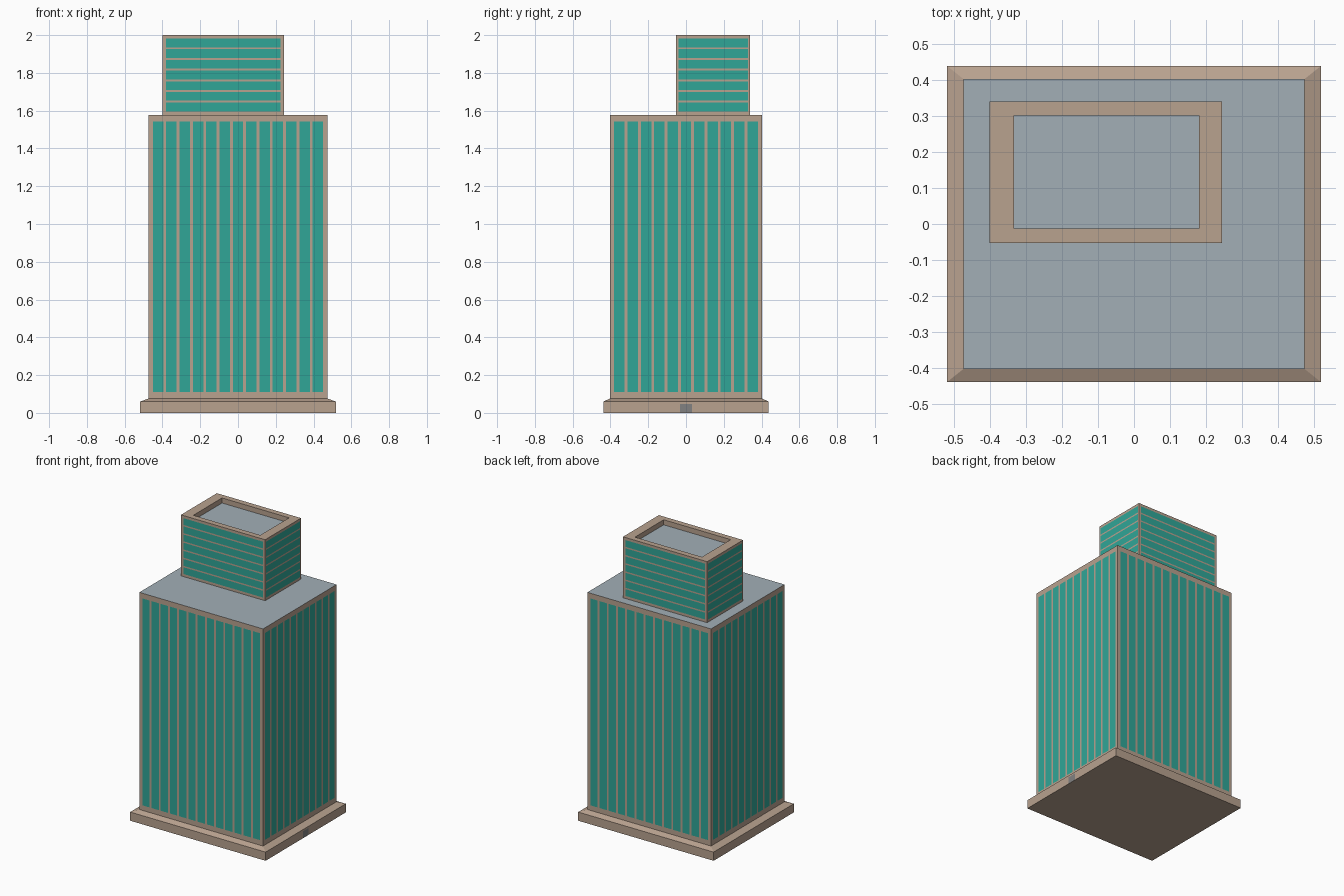
import bpy, bmesh

if "Cube" in bpy.data.objects:
    bpy.data.objects.remove(bpy.data.objects["Cube"])


def material(name, rgb):
    m = bpy.data.materials.new(name)
    m.diffuse_color = (*rgb, 1)
    m.use_nodes = True
    m.node_tree.nodes["Principled BSDF"].inputs["Base Color"].default_value = m.diffuse_color
    return m


STONE = material("stone", (0.48, 0.36, 0.275))
GLASS = material("teal_glass", (0.03, 0.38, 0.31))
ROOF = material("roof_grey", (0.36, 0.43, 0.47))
DOOR = material("door_grey", (0.22, 0.22, 0.22))


def finish(name, bm, mats):
    bmesh.ops.remove_doubles(bm, verts=bm.verts, dist=1e-5)
    me = bpy.data.meshes.new(name)
    bm.to_mesh(me)
    bm.free()
    for m in mats:
        me.materials.append(m)
    ob = bpy.data.objects.new(name, me)
    bpy.context.collection.objects.link(ob)
    return ob


def quad(bm, pts, mat=0):
    bm.faces.new([bm.verts.new(p) for p in pts]).material_index = mat


def rect(x0, x1, y0, y1, z):
    return [(x0, y0, z), (x1, y0, z), (x1, y1, z), (x0, y1, z)]


def band(bm, lower, upper):
    """Four quads joining two rectangles, facing outward when lower is below."""
    for i in range(4):
        j = (i + 1) % 4
        quad(bm, [lower[i], lower[j], upper[j], upper[i]])


def strips(a, b, margin, n, gap):
    """Cut positions for n panels between a and b; odd cells are panels."""
    w = (b - a - 2 * margin - (n - 1) * gap) / n
    cuts = [a]
    for i in range(n):
        s = a + margin + i * (w + gap)
        cuts += [s, s + w]
    return cuts + [b]


def wall(bm, p, q, us, zs):
    """Flush wall from p to q; cells odd in both directions get material 1."""
    def at(u, z):
        t = (u - us[0]) / (us[-1] - us[0])
        return (p[0] + (q[0] - p[0]) * t, p[1] + (q[1] - p[1]) * t, z)
    for i in range(len(us) - 1):
        for k in range(len(zs) - 1):
            u0, u1, z0, z1 = us[i], us[i + 1], zs[k], zs[k + 1]
            quad(bm, [at(u0, z0), at(u1, z0), at(u1, z1), at(u0, z1)],
                 1 if i % 2 and k % 2 else 0)


def walls(bm, x0, x1, y0, y1, xs, ys, zs):
    c = [(x0, y0), (x1, y0), (x1, y1), (x0, y1)]
    for i in range(4):
        wall(bm, c[i], c[(i + 1) % 4], ys if i % 2 else xs, zs)


BX, BY, TX, TY = 0.518, 0.438, 0.473, 0.402
Z1, Z2, Z3 = 0.06, 0.076, 1.578

# Plinth with sloped top edge and a door on the right side
bm = bmesh.new()
lo, hi = rect(-BX, BX, -BY, BY, 0), rect(-BX, BX, -BY, BY, Z1)
for i in (0, 2, 3):
    j = (i + 1) % 4
    quad(bm, [lo[i], lo[j], hi[j], hi[i]])
wall(bm, (BX, -BY), (BX, BY), [-BY, -0.032, 0.032, BY], [0, 0.001, 0.048, Z1])
band(bm, hi, rect(-TX, TX, -TY, TY, Z2))
quad(bm, lo[::-1])
finish("plinth", bm, [STONE, DOOR])

# Main tower with vertical window strips
bm = bmesh.new()
walls(bm, -TX, TX, -TY, TY, strips(-TX, TX, 0.022, 13, 0.015),
      strips(-TY, TY, 0.022, 11, 0.015), [Z2, 0.111, 1.542, Z3])
finish("tower_walls", bm, [STONE, GLASS])

# Flat roof of the tower
bm = bmesh.new()
quad(bm, rect(-TX, TX, -TY, TY, Z3))
finish("tower_roof", bm, [ROOF])

# Upper block with horizontal window strips and a stone rim
X0, X1, Y0, Y1 = -0.40, 0.244, -0.052, 0.34
bm = bmesh.new()
walls(bm, X0, X1, Y0, Y1, strips(X0, X1, 0.018, 1, 0),
      strips(Y0, Y1, 0.011, 1, 0), strips(Z3, 2.0, 0.018, 7, 0.01))
inner = (-0.333, 0.18, -0.013, 0.301)
band(bm, rect(X0, X1, Y0, Y1, 2.0), rect(*inner, 2.0))
band(bm, rect(*inner, 2.0), rect(*inner, 1.965))
finish("upper_block", bm, [STONE, GLASS])

# Sunken roof of the upper block
bm = bmesh.new()
quad(bm, rect(*inner, 1.965))
finish("upper_roof", bm, [ROOF])
